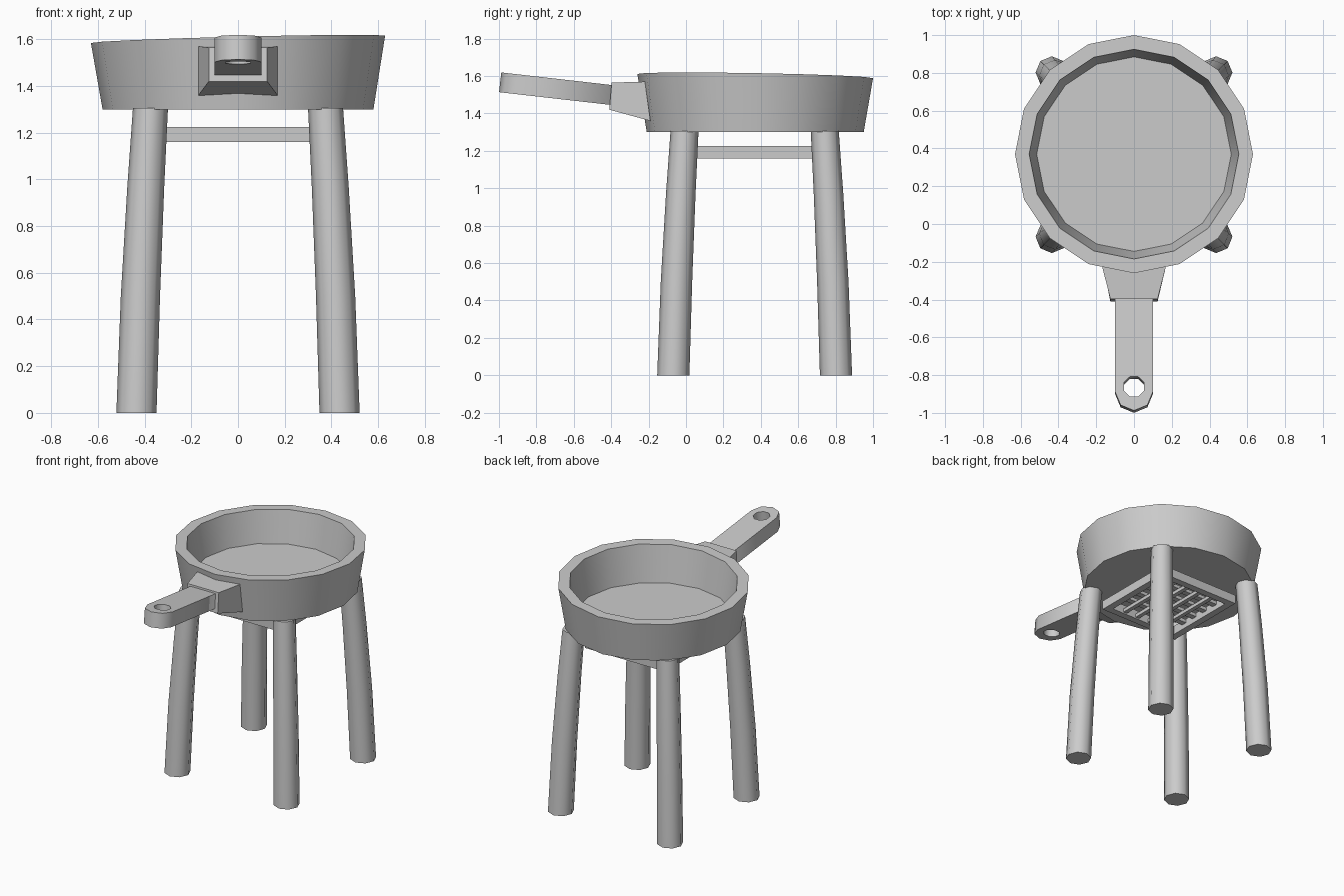
import bpy
from math import sin, cos, pi, radians

if "Cube" in bpy.data.objects:
    bpy.data.objects.remove(bpy.data.objects["Cube"])


def make(name, verts, faces, smooth=None):
    mesh = bpy.data.meshes.new(name)
    mesh.from_pydata(verts, [], faces)
    ob = bpy.data.objects.new(name, mesh)
    bpy.context.collection.objects.link(ob)
    if smooth:
        bpy.ops.object.select_all(action='DESELECT')
        bpy.context.view_layer.objects.active = ob
        ob.select_set(True)
        bpy.ops.object.shade_smooth_by_angle(angle=radians(smooth))
    return ob


def rings(name, rows, n, smooth, tilt=(0, 0)):
    # rows: (centre x, centre y, z, radius, tilt factor), capped at both ends
    verts, faces = [], []
    for cx, cy, z, r, t in rows:
        for i in range(n):
            dx, dy = r * cos(2 * pi * i / n), r * sin(2 * pi * i / n)
            verts.append((cx + dx, cy + dy, z + t * (tilt[0] * dx + tilt[1] * dy)))
    for k in range(len(rows) - 1):
        for i in range(n):
            j = (i + 1) % n
            faces.append((k * n + i, k * n + j, (k + 1) * n + j, (k + 1) * n + i))
    faces.append(tuple(reversed(range(n))))
    faces.append(tuple(range((len(rows) - 1) * n, len(rows) * n)))
    return make(name, verts, faces, smooth)


def box(name, x0, x1, y0, y1, z0, z1):
    v = [(x, y, z) for z in (z0, z1) for x, y in ((x0, y0), (x1, y0), (x1, y1), (x0, y1))]
    return make(name, v, BOX_FACES)


BOX_FACES = [(3, 2, 1, 0), (4, 5, 6, 7), (0, 1, 5, 4), (1, 2, 6, 5), (2, 3, 7, 6), (3, 0, 4, 7)]
CY = 0.37

# Pan bowl: outer wall, slightly tilted rim, inner wall, floor
rings("pan", [(0, CY, 1.30, 0.58, 0), (0, CY, 1.60, 0.63, 1),
              (0, CY, 1.60, 0.555, 1), (0, CY, 1.355, 0.515, 0)],
      16, 30, tilt=(0.025, -0.018))

# Flared bracket joining handle to pan
make("handle_bracket",
     [(-.125, -.41, 1.42), (.125, -.41, 1.42), (.17, -.19, 1.36), (-.17, -.19, 1.36),
      (-.125, -.397, 1.565), (.125, -.397, 1.565), (.17, -.22, 1.57), (-.17, -.22, 1.57)],
     BOX_FACES)

# Handle: flat bar with rounded end and hanging hole
curve = bpy.data.curves.new("handle", 'CURVE')
curve.dimensions = '2D'
curve.fill_mode = 'BOTH'
curve.extrude = 0.053
outline = [(-.1, -.05), (.1, -.05)]
outline += [(.1 * cos(i * pi / 4), -.598 - .1 * sin(i * pi / 4)) for i in range(5)]
hole = [(.057 * cos((i + .5) * pi / 4), -.57 + .057 * sin((i + .5) * pi / 4)) for i in range(8)]
for pts in (outline, hole):
    sp = curve.splines.new('POLY')
    sp.points.add(len(pts) - 1)
    for p, (x, y) in zip(sp.points, pts):
        p.co = (x, y, 0, 1)
    sp.use_cyclic_u = True
handle = bpy.data.objects.new("handle", curve)
bpy.context.collection.objects.link(handle)
handle.location = (0, -0.3, 1.4875)
handle.rotation_euler.x = -radians(6.5)

# Four splayed, slightly bent legs
for side, sx in (("left", -1), ("right", 1)):
    for end, sy in (("front", -1), ("back", 1)):
        rings(f"{end}_{side}_leg",
              [(sx * d, CY - 0.003 + sy * d, z, r, 0) for d, z, r in
               ((.435, 0, .086), (.418, .5, .084), (.395, .97, .079), (.375, 1.305, .075))],
              8, 50)

# Grate frame under the pan
E, W, Z0, Z1 = 0.32, 0.05, 1.16, 1.225
for sgn, name in ((-1, "front"), (1, "back")):
    a, b = sorted((CY + sgn * E, CY + sgn * (E - W)))
    box(f"grate_{name}_rail", -E, E, a, b, Z0, Z1)
for sgn, name in ((-1, "left"), (1, "right")):
    a, b = sorted((sgn * E, sgn * (E - W)))
    box(f"grate_{name}_rail", a, b, CY - E + W, CY + E - W, Z0, Z1)

# Crossing grate bars
for i in range(4):
    c = (i - 1.5) * 0.108
    box(f"grate_long_bar_{i + 1}", c - .015, c + .015, CY - E + W, CY + E - W, 1.17, 1.195)
    box(f"grate_cross_bar_{i + 1}", -E + W, E - W, CY + c - .02, CY + c + .02, 1.195, 1.22)
